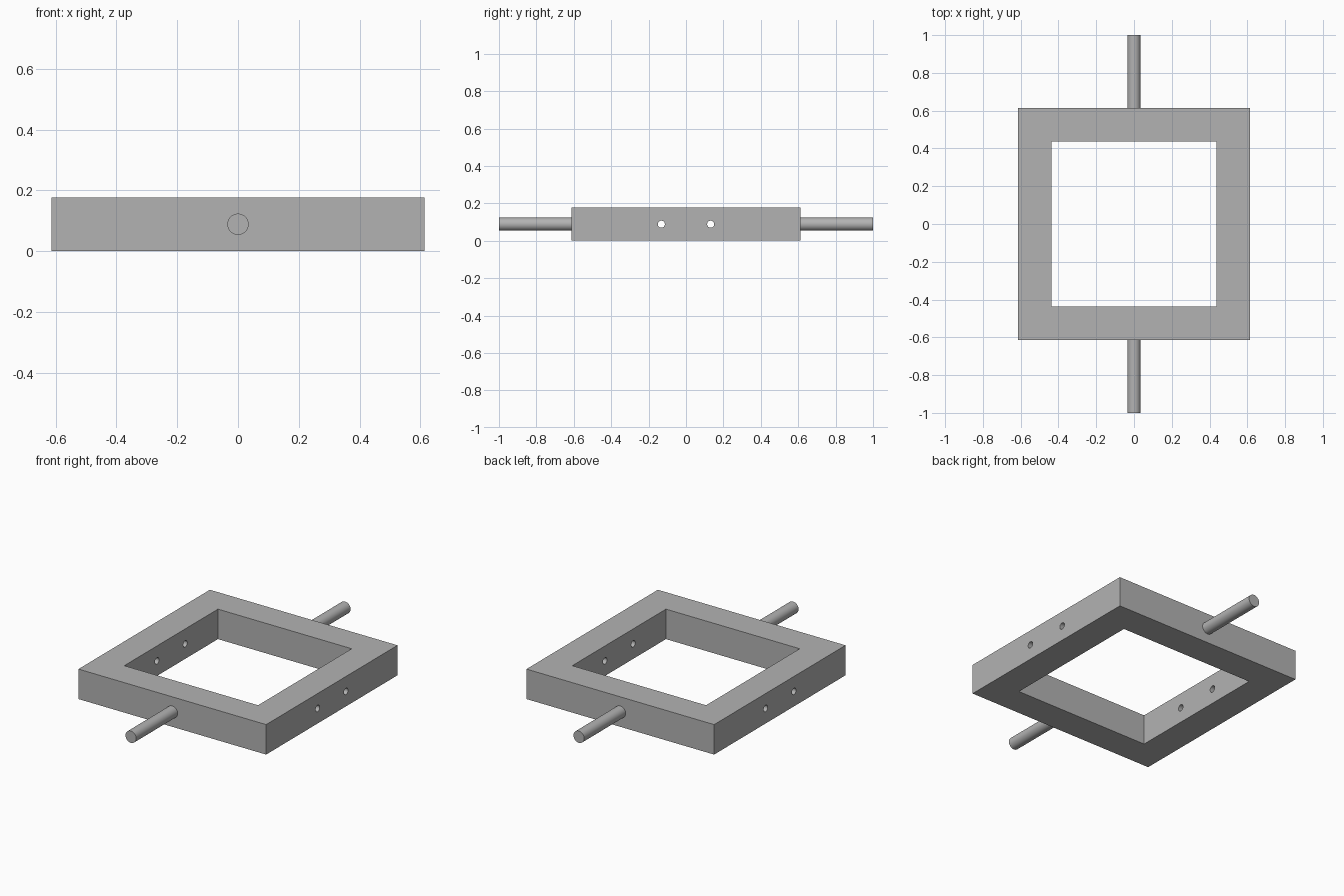
import bpy
import math

OUTER = 0.613      # half width of the frame
INNER = 0.437      # half width of the opening
HEIGHT = 0.177
MID = HEIGHT / 2
PIN_R = 0.035
HOLE_R = 0.019
HOLE_Y = 0.132

cube = bpy.data.objects.get("Cube")
if cube:
    bpy.data.objects.remove(cube, do_unlink=True)

grey = bpy.data.materials.new("plain grey")
grey.use_nodes = True
colour = (0.45, 0.45, 0.45, 1)
grey.diffuse_color = colour
grey.node_tree.nodes["Principled BSDF"].inputs["Base Color"].default_value = colour


def box(name, half, height):
    bpy.ops.mesh.primitive_cube_add(size=1, location=(0, 0, MID))
    ob = bpy.context.object
    ob.name = name
    ob.scale = (2 * half, 2 * half, height)
    bpy.ops.object.transform_apply(location=False, rotation=False, scale=True)
    ob.data.materials.append(grey)
    return ob


def rod(name, radius, length, location, rotation):
    bpy.ops.mesh.primitive_cylinder_add(vertices=48, radius=radius, depth=length,
                                        location=location, rotation=rotation)
    ob = bpy.context.object
    ob.name = name
    ob.data.materials.append(grey)
    bpy.ops.object.shade_smooth_by_angle(angle=math.radians(30))
    return ob


# Square frame with a central opening and cross holes in both side bars
frame = box("square_frame", OUTER, HEIGHT)
cutters = [box("opening_cutter", INNER, 2 * HEIGHT)]
for y in (-HOLE_Y, HOLE_Y):
    cutters.append(rod("hole_cutter", HOLE_R, 3 * OUTER, (0, y, MID), (0, math.pi / 2, 0)))

bpy.context.view_layer.objects.active = frame
for cutter in cutters:
    cutter.hide_render = True
    cut = frame.modifiers.new("cut", 'BOOLEAN')
    cut.operation = 'DIFFERENCE'
    cut.solver = 'EXACT'
    cut.object = cutter
    bpy.ops.object.modifier_apply(modifier=cut.name)
for cutter in cutters:
    bpy.data.objects.remove(cutter, do_unlink=True)

bpy.ops.object.select_all(action='DESELECT')
frame.select_set(True)
bpy.ops.object.shade_smooth_by_angle(angle=math.radians(30))

# Round pivot pins on the front and back bars
for name, side in (("front_pin", -1), ("back_pin", 1)):
    start = OUTER - 0.01
    rod(name, PIN_R, 1 - start, (0, side * (1 + start) / 2, MID), (math.pi / 2, 0, 0))
